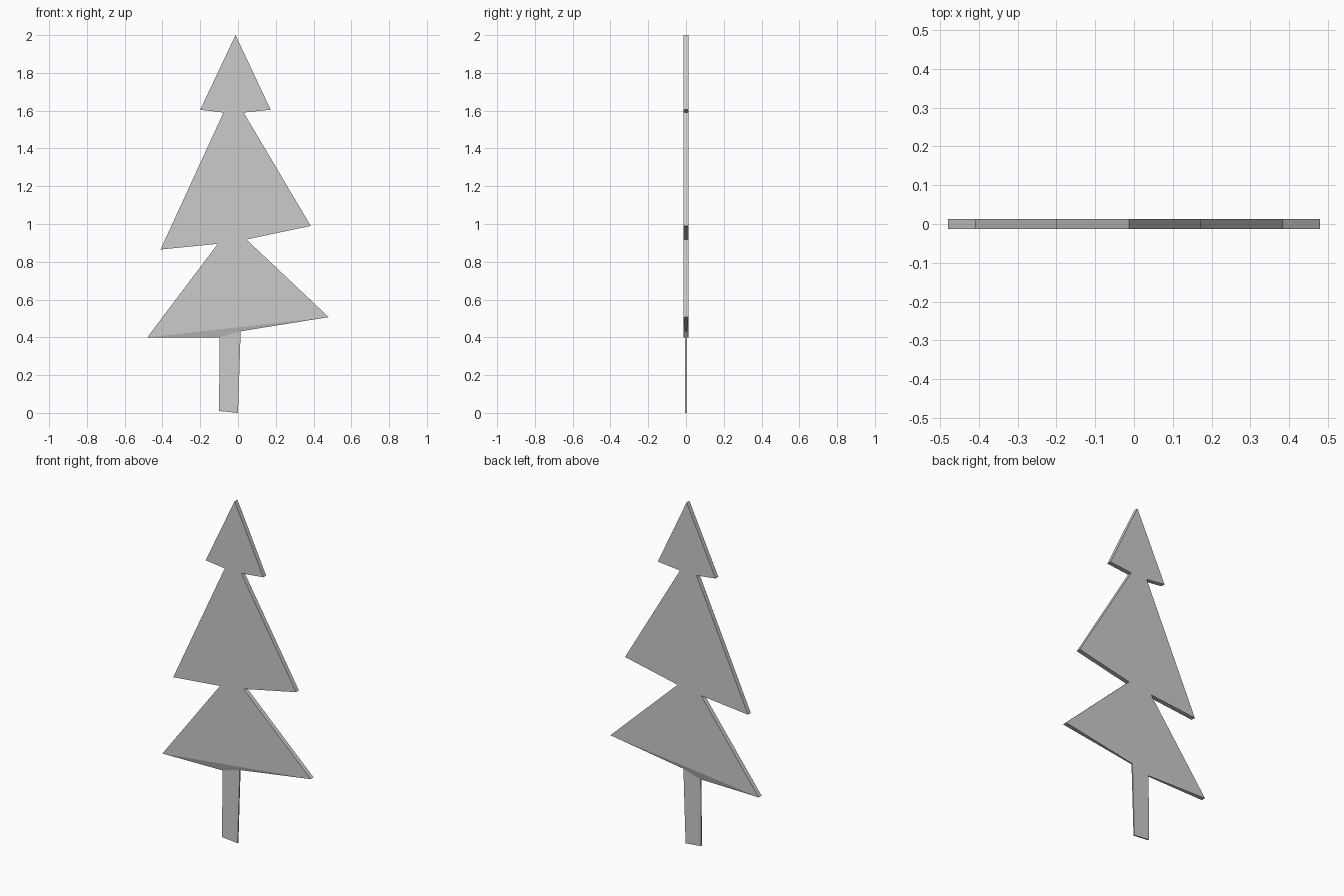
import bpy
import bmesh

if "Cube" in bpy.data.objects:
    bpy.data.objects.remove(bpy.data.objects["Cube"])

THICK, THIN = 0.013, 0.004  # half thickness of the foliage and of the trunk


def slab(name, outline, faces):
    """Flat board from a counter-clockwise outline of (x, z, half thickness).
    The seam between the last and first point stays open for the joining part."""
    bm = bmesh.new()
    front = [bm.verts.new((x, -h, z)) for x, z, h in outline]
    back = [bm.verts.new((x, h, z)) for x, z, h in outline]
    for face in faces:
        bm.faces.new([front[i] for i in face])
        bm.faces.new([back[i] for i in reversed(face)])
    for i in range(len(outline) - 1):
        bm.faces.new((front[i + 1], front[i], back[i], back[i + 1]))
    mesh = bpy.data.meshes.new(name)
    bm.to_mesh(mesh)
    bm.free()
    obj = bpy.data.objects.new(name, mesh)
    bpy.context.collection.objects.link(obj)
    return obj


# Points shared by the foliage and the trunk
trunk_top_right = (0.014, 0.432, THIN)
trunk_top_left = (-0.098, 0.40, THIN)

# Three uneven tiers, up the right side and down the left
tiers = [(0.48, 0.507), (0.045, 0.918), (0.385, 0.99), (0.03, 1.59),
         (0.173, 1.605), (-0.013, 2.0), (-0.20, 1.605), (-0.077, 1.59),
         (-0.41, 0.865), (-0.107, 0.895), (-0.48, 0.40)]
foliage = [trunk_top_right] + [(x, z, THICK) for x, z in tiers] + [trunk_top_left]

# Flat panel plus the lower strip that thins down towards the trunk
slab("foliage", foliage, [range(1, 12), (0, 1, 11, 12)])

# Thin, slightly skewed trunk
slab("trunk",
     [trunk_top_left, (-0.10, 0.01, THIN), (0.0, 0.0, THIN), trunk_top_right],
     [range(4)])

# Foot of the trunk is closed by its own wall; the top seam meets the foliage
